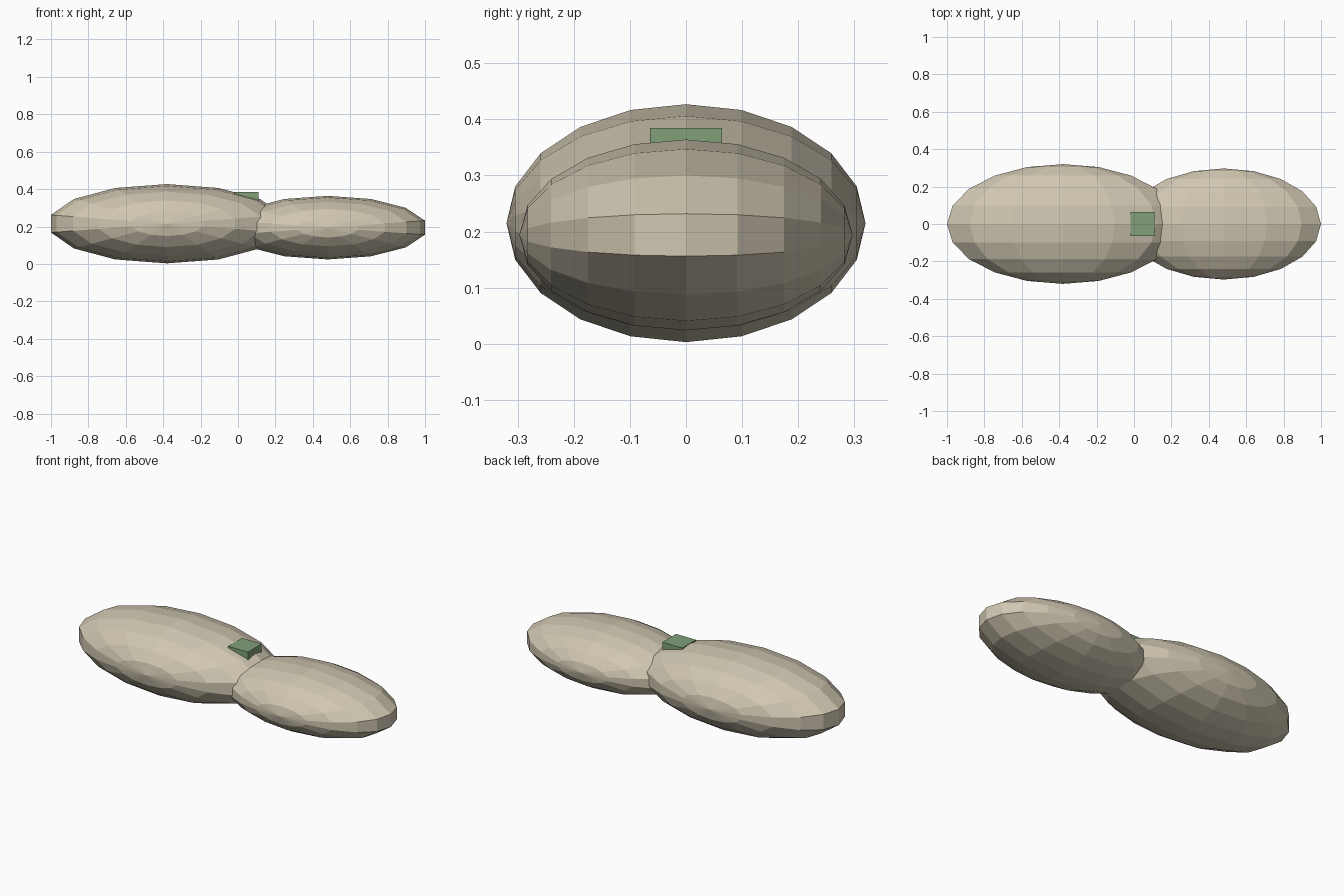
import bpy, math
from mathutils import Matrix

if "Cube" in bpy.data.objects:
    bpy.data.objects.remove(bpy.data.objects["Cube"])


def material(name, rgb):
    m = bpy.data.materials.new(name)
    m.diffuse_color = (*rgb, 1)
    m.use_nodes = True
    m.node_tree.nodes["Principled BSDF"].inputs["Base Color"].default_value = m.diffuse_color
    return m


shell = material("pale tan", (0.63, 0.57, 0.44))
leaf = material("sage green", (0.22, 0.35, 0.19))


# Faceted ellipsoid lobe whose poles point along y
def lobe(name, centre, radii):
    bpy.ops.mesh.primitive_uv_sphere_add(segments=14, ring_count=10, radius=1)
    ob = bpy.context.object
    ob.name = name
    ob.data.transform(Matrix.Rotation(math.pi / 2, 4, 'X'))
    ob.data.transform(Matrix.Diagonal((*radii, 1)))
    ob.location = centre
    ob.data.materials.append(shell)


lobe("large_lobe", (-0.38, 0, 0.215), (0.636, 0.32, 0.212))
lobe("small_lobe", (0.48, 0, 0.194), (0.533, 0.297, 0.17))

# Small block sunk into the top near the waist
bpy.ops.mesh.primitive_cube_add(size=1, location=(0.045, 0, 0.355))
block = bpy.context.object
block.name = "top_block"
block.scale = (0.13, 0.128, 0.06)
block.data.materials.append(leaf)
